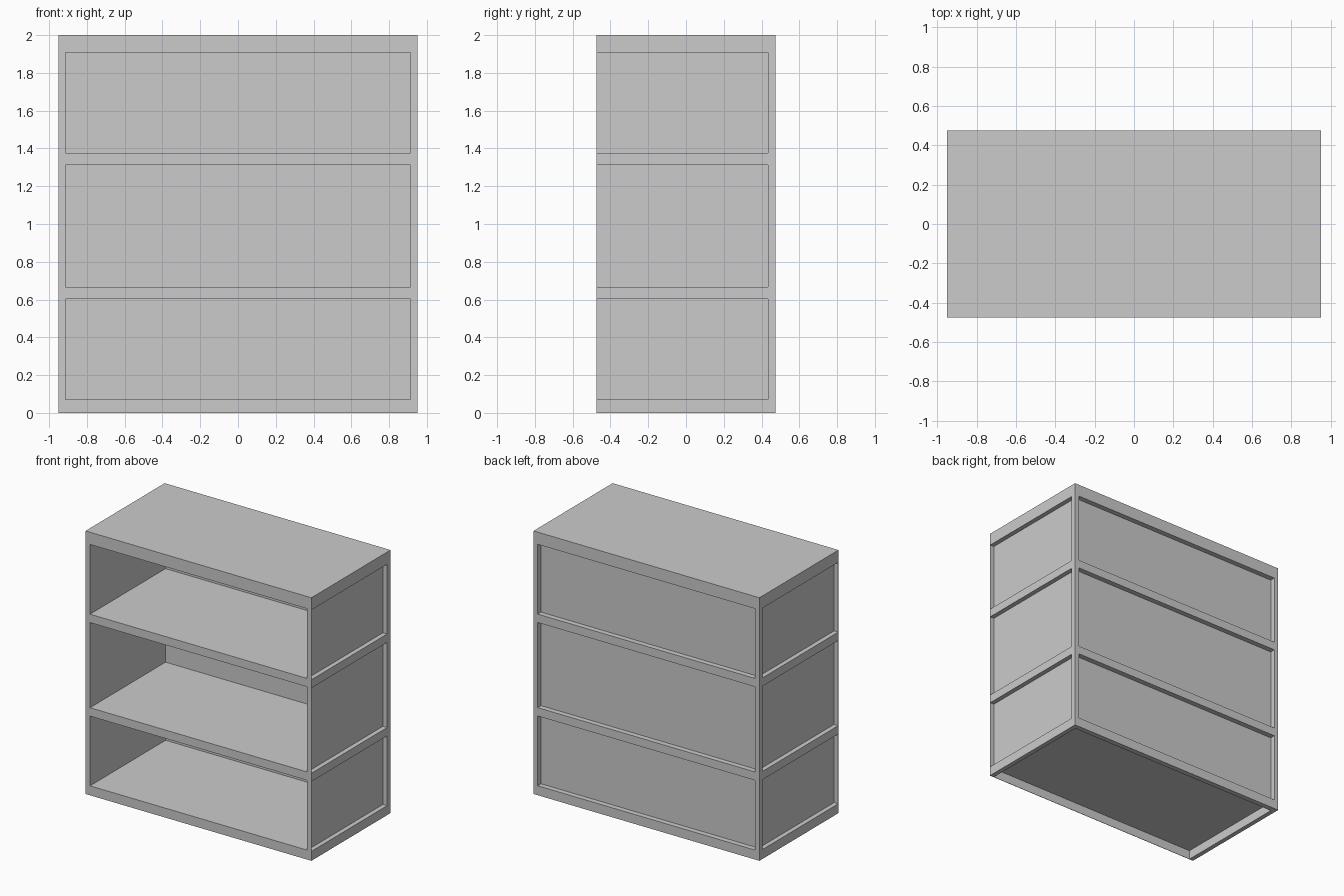
import bpy

if "Cube" in bpy.data.objects:
    bpy.data.objects.remove(bpy.data.objects["Cube"])

W, D, H = 0.95, 0.475, 2.0      # half width, half depth, height
XI, YI = 0.915, 0.435           # inner wall planes
T = 0.003                       # sheet thickness
FLOOR, CEIL = 0.072, 1.907


def box(name, x, y, z):
    """Box from (min, max) ranges."""
    verts = [(a, b, c) for a in x for b in y for c in z]
    faces = [(0, 1, 3, 2), (4, 6, 7, 5), (0, 4, 5, 1),
             (2, 3, 7, 6), (0, 2, 6, 4), (1, 5, 7, 3)]
    mesh = bpy.data.meshes.new(name)
    mesh.from_pydata(verts, [], faces)
    ob = bpy.data.objects.new(name, mesh)
    bpy.context.collection.objects.link(ob)
    return ob


def mirrored(name, x, y, z):
    """Right-hand box plus its mirror image on the left."""
    m = box(name, x, y, z).modifiers.new("mirror", 'MIRROR')
    m.use_axis[0] = True
    m.use_mirror_merge = False


# Top slab and the two shelves, flush with the outside on every side
box("top_slab", (-W, W), (-D, D), (CEIL, H))
box("lower_shelf", (-W, W), (-D, D), (0.602, 0.666))
box("upper_shelf", (-W, W), (-D, D), (1.313, 1.377))

# Base: rim around a raised floor, hollow underneath
mirrored("base_side_rail", (XI, W), (-D, D), (0, FLOOR))
box("base_back_rail", (-XI, XI), (YI, D), (0, FLOOR))
box("base_front_rail", (-XI, XI), (-D, -D + T), (0, FLOOR))
box("floor_panel", (-XI, XI), (-D + T, YI), (FLOOR - T, FLOOR))

# Posts, side panels and back panel of each tier
tiers = {"lower": (FLOOR, 0.602), "middle": (0.666, 1.313), "upper": (1.377, CEIL)}
for tier, z in tiers.items():
    mirrored(tier + "_back_post", (XI, W), (YI, D), z)
    mirrored(tier + "_front_strip", (XI, W), (-D, -D + T), z)
    mirrored(tier + "_side_panel", (XI - T, XI), (-D, YI), z)
    box(tier + "_back_panel", (-XI, XI), (YI - T, YI), z)
